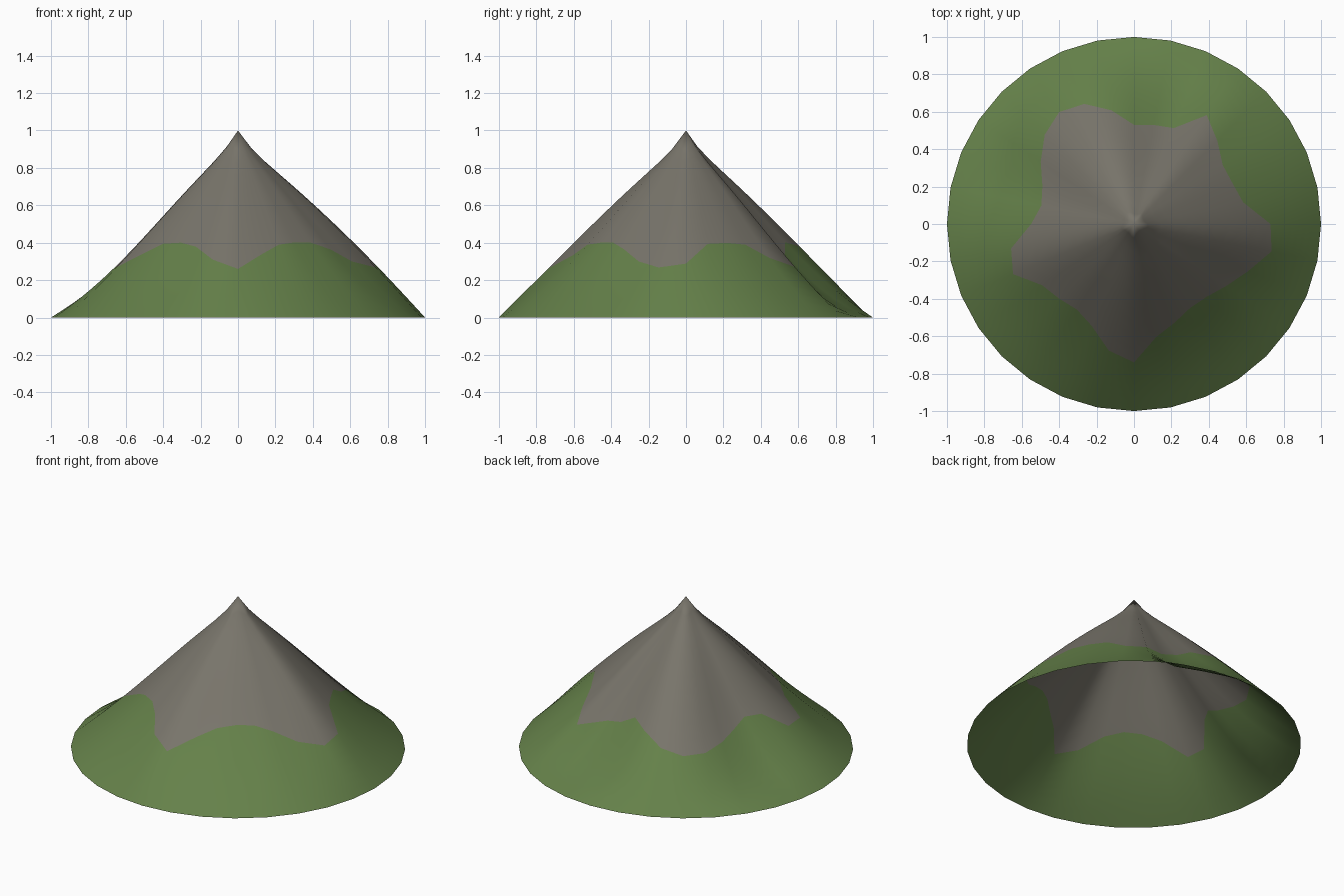
import bpy, bmesh, math

if "Cube" in bpy.data.objects:
    bpy.data.objects.remove(bpy.data.objects["Cube"])

SIDES = 32
# rock edge radius and height offset from a plain cone, every 11.25 degrees from +x
EDGE = [.73, .595, .57, .57, .63, .70, .555, .54, .53, .62, .695, .72, .675, .60, .53, .505,
        .55, .67, .70, .59, .565, .55, .59, .69, .74, .615, .57, .54, .55, .595, .66, .75]
LIFT = [.02, -.01, -.03, -.04, -.05, -.03, -.13, -.12, -.07, 0, .01, 0, -.05, -.10, -.15, -.13,
        -.08, -.06, -.03, -.06, -.04, -.05, -.03, 0, 0, -.05, -.04, -.06, -.05, -.04, -.04, .02]
INNER, OUTER = 10, 7


def material(name, rgb):
    m = bpy.data.materials.new(name)
    m.diffuse_color = (*rgb, 1)
    m.use_nodes = True
    m.node_tree.nodes["Principled BSDF"].inputs["Base Color"].default_value = m.diffuse_color
    return m


def height(r, lift):
    # cone with ridges and gullies, slightly pinched near the peak
    ridge = lift * math.sin(math.pi * r ** 1.5)
    pinch = .03 * (r / .12) * math.exp(1 - r / .12)
    return 1 - r + ridge - pinch * (1 - r)


bm = bmesh.new()
peak = bm.verts.new((0, 0, 1))
rings = []
for k in range(1, INNER + OUTER + 1):
    ring = []
    for i in range(SIDES):
        e = EDGE[i]
        r = e * k / INNER if k <= INNER else e + (1 - e) * (k - INNER) / OUTER
        a = 2 * math.pi * i / SIDES
        z = 0 if k == INNER + OUTER else height(r, LIFT[i])
        ring.append(bm.verts.new((r * math.cos(a), r * math.sin(a), z)))
    rings.append(ring)

# rock inside the edge ring, grass outside
for i in range(SIDES):
    j = (i + 1) % SIDES
    bm.faces.new((peak, rings[0][i], rings[0][j]))
    for k in range(len(rings) - 1):
        f = bm.faces.new((rings[k][i], rings[k + 1][i], rings[k + 1][j], rings[k][j]))
        f.material_index = 0 if k + 1 < INNER else 1
for f in bm.faces:
    f.smooth = True

mesh = bpy.data.meshes.new("mountain")
bm.to_mesh(mesh)
bm.free()
mesh.materials.append(material("grey rock", (.19, .178, .147)))
mesh.materials.append(material("grass green", (.13, .22, .068)))
bpy.context.collection.objects.link(bpy.data.objects.new("mountain", mesh))
